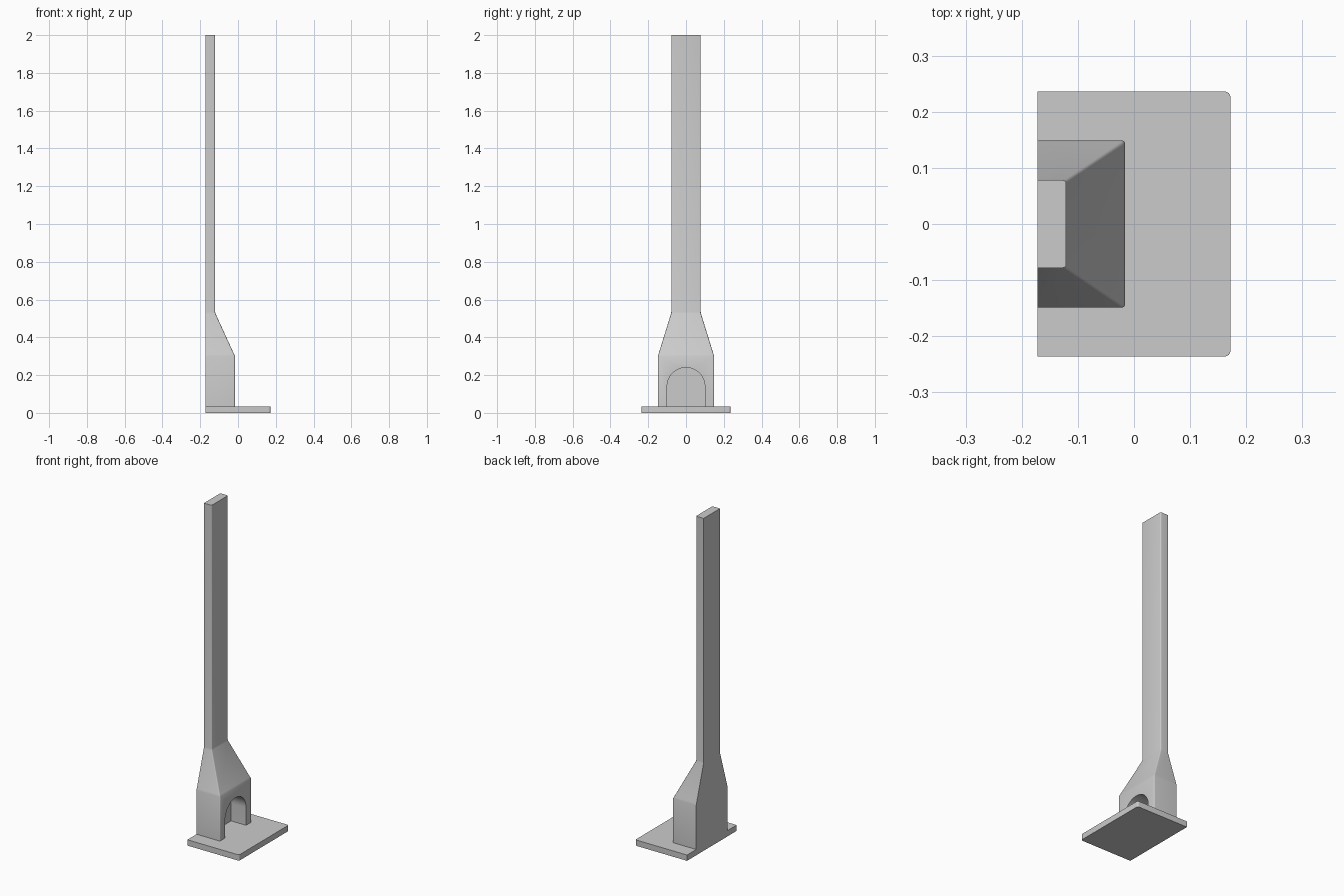
import bpy, bmesh
from math import sin, cos, pi

if "Cube" in bpy.data.objects:
    bpy.data.objects.remove(bpy.data.objects["Cube"])

BACK = -0.172


def make_object(name, bm):
    bmesh.ops.recalc_face_normals(bm, faces=bm.faces)
    mesh = bpy.data.meshes.new(name)
    bm.to_mesh(mesh)
    bm.free()
    ob = bpy.data.objects.new(name, mesh)
    bpy.context.collection.objects.link(ob)
    return ob


def loft(name, rings):
    """Skin a stack of closed rings and cap both ends."""
    bm = bmesh.new()
    vs = [[bm.verts.new(p) for p in ring] for ring in rings]
    n = len(vs[0])
    for a, b in zip(vs, vs[1:]):
        for i in range(n):
            j = (i + 1) % n
            bm.faces.new((a[i], a[j], b[j], b[i]))
    bm.faces.new(vs[0])
    bm.faces.new(vs[-1])
    return make_object(name, bm)


def section(front, half, z, r, steps=4):
    """Rectangle against the back plane with two rounded front corners."""
    pts = [(BACK, half, z), (BACK, -half, z)]
    for side in (-1, 1):
        for k in range(steps + 1):
            a = pi / 2 * k / steps
            if side < 0:
                dx, dy = sin(a), -cos(a)
            else:
                dx, dy = cos(a), sin(a)
            pts.append((front - r + r * dx, side * (half - r) + r * dy, z))
    return pts


def smooth(ob):
    bpy.ops.object.select_all(action='DESELECT')
    ob.select_set(True)
    bpy.context.view_layer.objects.active = ob
    bpy.ops.object.shade_smooth_by_angle(angle=pi / 6)


# Hearth slab
hearth = loft("hearth", [section(0.172, 0.236, z, 0.01) for z in (0, 0.035)])
smooth(hearth)

# Firebox, tapered hood and chimney in one skin, with tight loops at the bends
levels = [(0.035, -0.016, 0.149), (0.300, -0.016, 0.149), (0.310, -0.0205, 0.146),
          (0.525, -0.1187, 0.0795), (0.535, -0.121, 0.078), (2.0, -0.121, 0.078)]
breast = loft("chimney_breast", [section(f, h, z, 0.006) for z, f, h in levels])

# Arched fire opening
arch = [(-0.1, 0.0), (0.1, 0.0)]
arch += [(0.1 * cos(pi * k / 24), 0.14 + 0.1 * sin(pi * k / 24)) for k in range(25)]
cutter = loft("opening_cutter", [[(x, y, z) for y, z in arch] for x in (-0.116, 0.05)])
cutter.hide_render = True

mod = breast.modifiers.new("fire_opening", 'BOOLEAN')
mod.operation = 'DIFFERENCE'
mod.solver = 'EXACT'
mod.object = cutter
bpy.context.view_layer.objects.active = breast
bpy.ops.object.modifier_apply(modifier=mod.name)
bpy.data.objects.remove(cutter)
smooth(breast)
